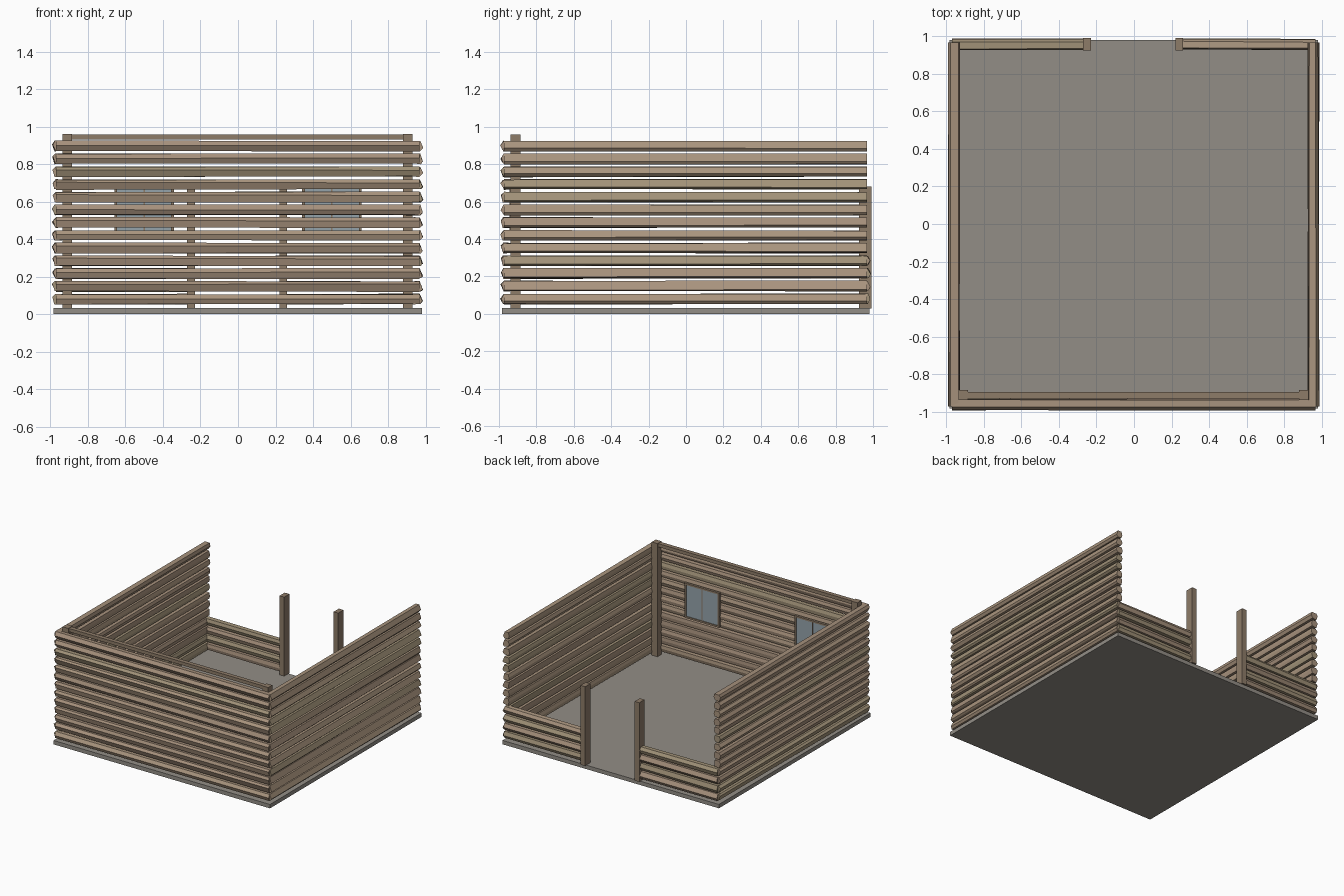
import bpy, bmesh, random
from mathutils import Matrix, Vector

if "Cube" in bpy.data.objects:
    bpy.data.objects.remove(bpy.data.objects["Cube"])

random.seed(4)


def material(name, color):
    m = bpy.data.materials.new(name)
    m.diffuse_color = (*color, 1)
    m.use_nodes = True
    m.node_tree.nodes["Principled BSDF"].inputs["Base Color"].default_value = m.diffuse_color
    return m


WOOD = [material("wood_%d" % i, c) for i, c in enumerate(
    [(0.40, 0.30, 0.21), (0.38, 0.28, 0.20), (0.36, 0.29, 0.19)])]
POST = material("post_wood", (0.27, 0.20, 0.14))
STONE = material("stone", (0.29, 0.27, 0.24))
GLASS = material("glass", (0.30, 0.37, 0.41))


def finish(name, bm, mat):
    bmesh.ops.recalc_face_normals(bm, faces=bm.faces)
    me = bpy.data.meshes.new(name)
    bm.to_mesh(me)
    bm.free()
    me.materials.append(mat)
    ob = bpy.data.objects.new(name, me)
    bpy.context.collection.objects.link(ob)
    return ob


def box(name, lo, hi, mat):
    bm = bmesh.new()
    lo, hi = Vector(lo), Vector(hi)
    bmesh.ops.create_cube(bm, size=1, matrix=Matrix.Translation((lo + hi) / 2)
                          @ Matrix.Diagonal((*(hi - lo), 1)))
    return finish(name, bm, mat)


def plank(name, start, end, outward, tip, mat):
    """Rough hewn six-sided plank, with slightly different ends so it twists."""
    section = [(-0.030, 0.0), (-0.024, 0.026), (0.012, 0.027),
               (0.027, tip), (0.014, -0.027), (-0.024, -0.026)]
    bm = bmesh.new()
    rings = []
    for p in (start, end):
        j = lambda a: random.uniform(-a, a)
        rings.append([bm.verts.new(Vector(p) + Vector(outward) * (o + j(0.004))
                                   + Vector((0, 0, z + j(0.003)))) for o, z in section])
    a, b = rings
    for i in range(6):
        k = (i + 1) % 6
        bm.faces.new((a[i], a[k], b[k], b[i]))
    bm.faces.new(a)
    bm.faces.new(b)
    return finish(name, bm, mat)


def wall(name, start, end, outward, count, tip):
    for i in range(count):
        z = 0.08 + i * 0.068
        plank("%s_plank_%d" % (name, i), (*start, z), (*end, z), outward,
              tip + random.uniform(-0.006, 0.006), random.choice(WOOD))


# Floor slab
box("floor", (-0.985, -0.985, 0), (0.98, 0.98, 0.032), STONE)

# Plank walls: full height at front and sides, low at the back with a doorway
wall("front_wall", (-0.97, -0.963), (0.968, -0.963), (0, -1, 0), 13, 0.006)
wall("left_wall", (-0.962, -0.972), (-0.962, 0.968), (-1, 0, 0), 13, 0.008)
wall("right_wall", (0.958, -0.972), (0.958, 0.968), (1, 0, 0), 13, -0.014)
wall("back_wall_left", (-0.97, 0.96), (-0.25, 0.96), (0, 1, 0), 4, 0.0)
wall("back_wall_right", (0.24, 0.96), (0.968, 0.96), (0, 1, 0), 4, 0.0)

# Front corner posts and the beam between them
for x, side in ((-0.91, "left"), (0.905, "right")):
    box("corner_post_" + side, (x - 0.026, -0.938, 0.03), (x + 0.026, -0.885, 0.96), POST)
box("front_beam", (-0.89, -0.93, 0.93), (0.885, -0.895, 0.957), POST)

# Door posts
for x, side in ((-0.25, "left"), (0.241, "right")):
    box("door_post_" + side, (x - 0.021, 0.925, 0.03), (x + 0.021, 0.993, 0.68), POST)

# Windows on the inside of the front wall
for x, side in ((-0.5, "left"), (0.5, "right")):
    n = "window_" + side
    w, z0, z1, t, y0, y1 = 0.158, 0.40, 0.685, 0.014, -0.945, -0.918
    box(n + "_glass", (x - w + t, -0.932, z0 + t), (x + w - t, -0.924, z1 - t), GLASS)
    box(n + "_mullion", (x - 0.004, -0.934, z0 + t), (x + 0.004, -0.922, z1 - t), POST)
    for s in (-1, 1):
        e = x + s * (w - t / 2)
        box(n + "_stile_%d" % s, (e - t / 2, y0, z0), (e + t / 2, y1, z1), POST)
    for z in (z0, z1 - t):
        box(n + "_rail_%.2f" % z, (x - w + t, y0, z), (x + w - t, y1, z + t), POST)
